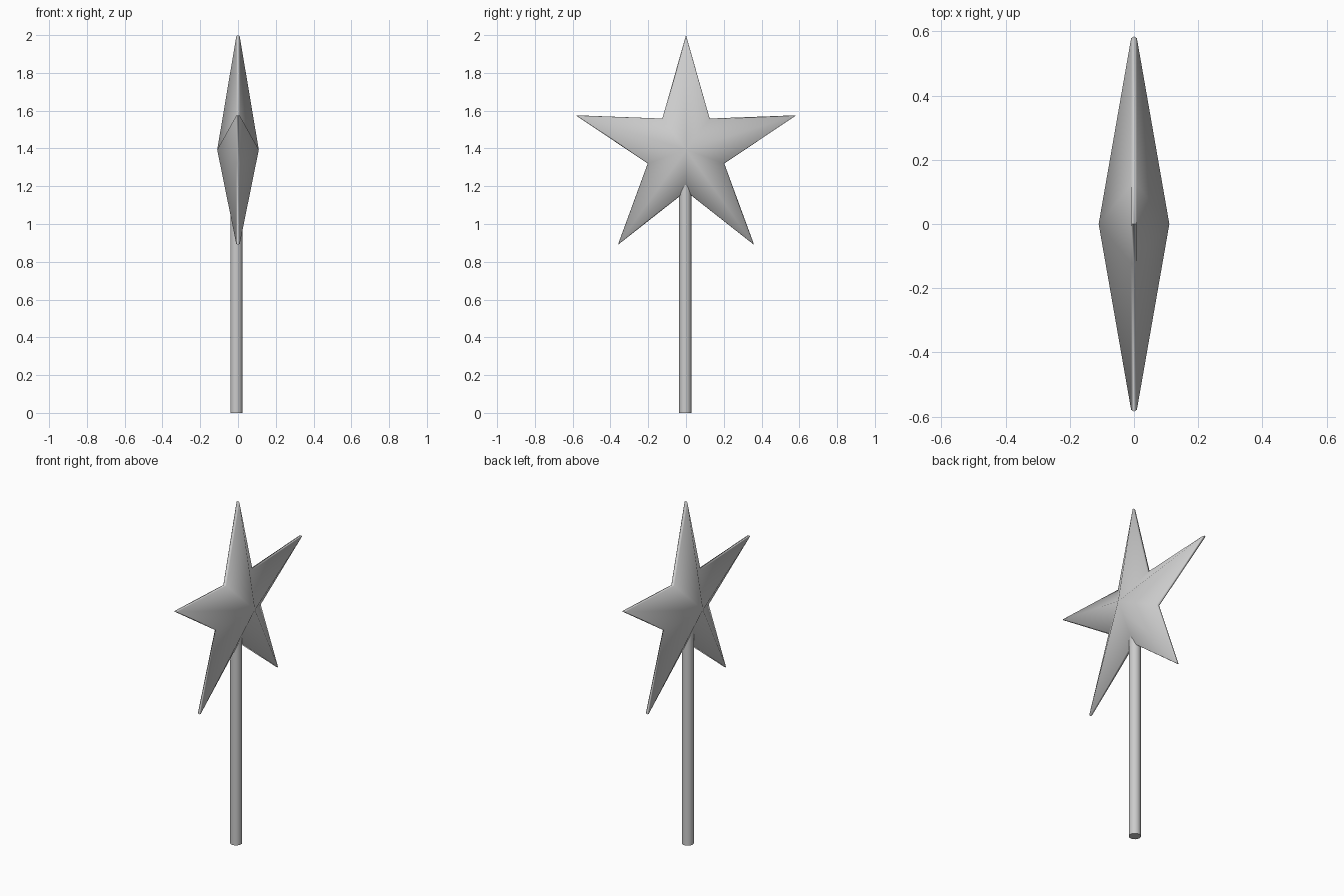
import bpy, bmesh, math

if "Cube" in bpy.data.objects:
    bpy.data.objects.remove(bpy.data.objects["Cube"])

CENTRE_Z = 1.386
R_TIP, R_INNER, DEPTH, EDGE = 0.614, 0.213, 0.11, 0.009


def ring(bm, x, inset):
    """Ten-point star outline in the YZ plane."""
    verts = []
    for i in range(10):
        r = (R_TIP if i % 2 == 0 else R_INNER) - inset
        a = math.pi / 2 + i * math.pi / 5
        verts.append(bm.verts.new((x, r * math.cos(a), CENTRE_Z + r * math.sin(a))))
    return verts


def finish(name, bm, angle):
    bmesh.ops.recalc_face_normals(bm, faces=bm.faces)
    mesh = bpy.data.meshes.new(name)
    bm.to_mesh(mesh)
    bm.free()
    obj = bpy.data.objects.new(name, mesh)
    bpy.context.collection.objects.link(obj)
    bpy.ops.object.select_all(action='DESELECT')
    obj.select_set(True)
    bpy.context.view_layer.objects.active = obj
    bpy.ops.object.shade_smooth_by_angle(angle=math.radians(angle))
    return obj


# Star head: faceted pyramids on both sides, thin rounded rim
bm = bmesh.new()
rings = [ring(bm, -EDGE, 0.006), ring(bm, 0, 0), ring(bm, EDGE, 0.006)]
for a, b in zip(rings, rings[1:]):
    for i in range(10):
        j = (i + 1) % 10
        bm.faces.new((a[i], a[j], b[j], b[i]))
for outline, side in ((rings[0], -1), (rings[2], 1)):
    apex = bm.verts.new((side * DEPTH, 0, CENTRE_Z + 0.007))
    for i in range(10):
        bm.faces.new((outline[i], outline[(i + 1) % 10], apex))
finish("star_head", bm, 75)

# Handle: round stick sunk into the star
bm = bmesh.new()
bmesh.ops.create_cone(bm, cap_ends=True, segments=24, radius1=0.032, radius2=0.032, depth=1.27)
bmesh.ops.translate(bm, verts=bm.verts, vec=(-0.009, -0.004, 0.635))
finish("handle", bm, 40)
